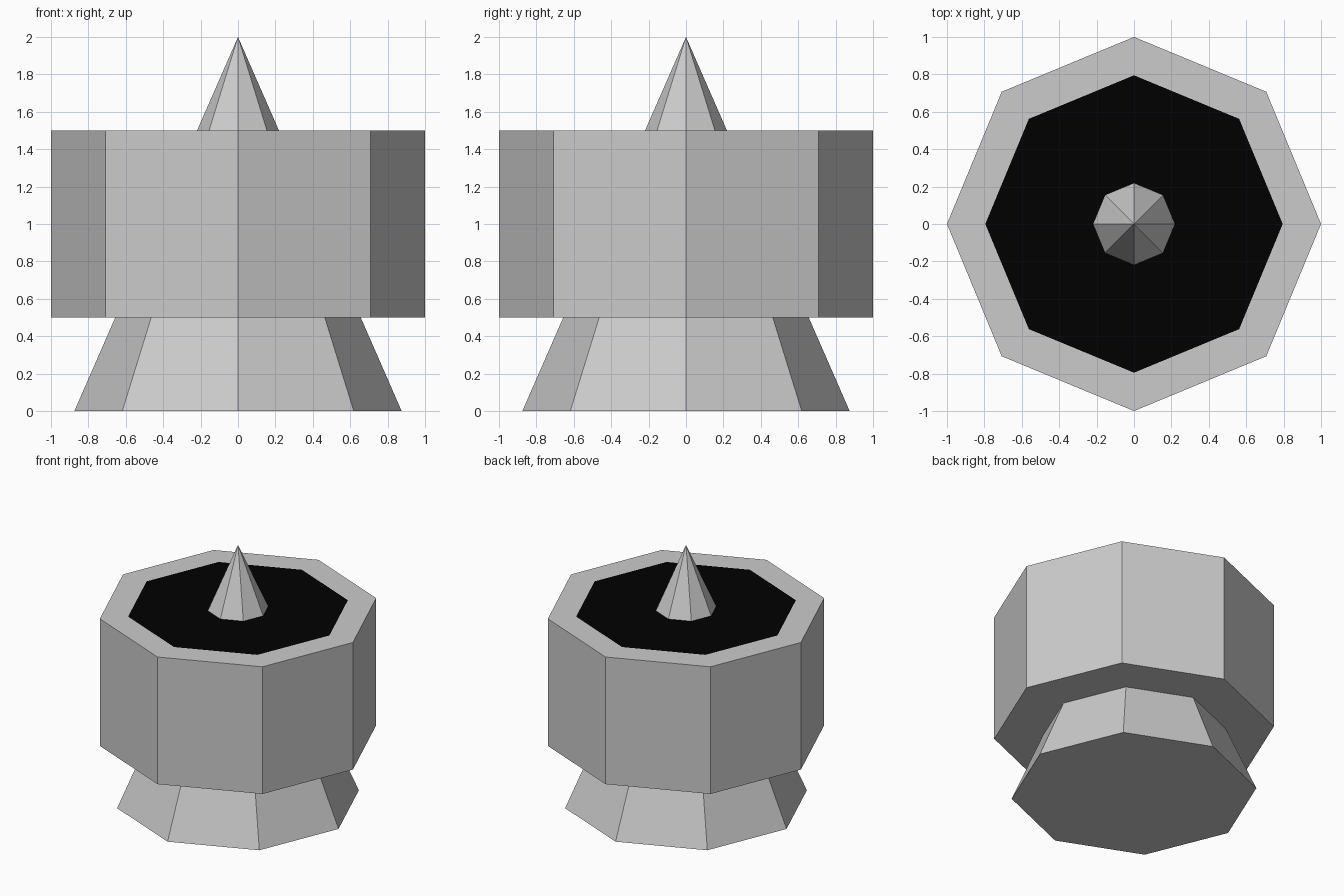
import bpy
import bmesh

if "Cube" in bpy.data.objects:
    bpy.data.objects.remove(bpy.data.objects["Cube"])

# Long eight-sided spike running through the drum, from ground to tip
bpy.ops.mesh.primitive_cone_add(vertices=8, radius1=0.875, radius2=0, depth=2, location=(0, 0, 1))
bpy.context.object.name = "spike"

# Octagonal drum around the middle of the spike
bpy.ops.mesh.primitive_cylinder_add(vertices=8, radius=1, depth=1, location=(0, 0, 1))
drum = bpy.context.object
drum.name = "drum"
for name, colour in (("grey", (0.8, 0.8, 0.8, 1)), ("black", (0, 0, 0, 1))):
    mat = bpy.data.materials.new(name)
    mat.diffuse_color = colour
    mat.use_nodes = True
    mat.node_tree.nodes["Principled BSDF"].inputs["Base Color"].default_value = mat.diffuse_color
    drum.data.materials.append(mat)

# Black panel: flush inset on the drum's top face
bm = bmesh.new()
bm.from_mesh(drum.data)
bm.normal_update()
top = max(bm.faces, key=lambda f: f.normal.z)
bmesh.ops.inset_region(bm, faces=[top], thickness=0.0, use_even_offset=True)
for v in top.verts:
    v.co.x *= 0.795
    v.co.y *= 0.795
top.material_index = 1
bm.to_mesh(drum.data)
bm.free()
